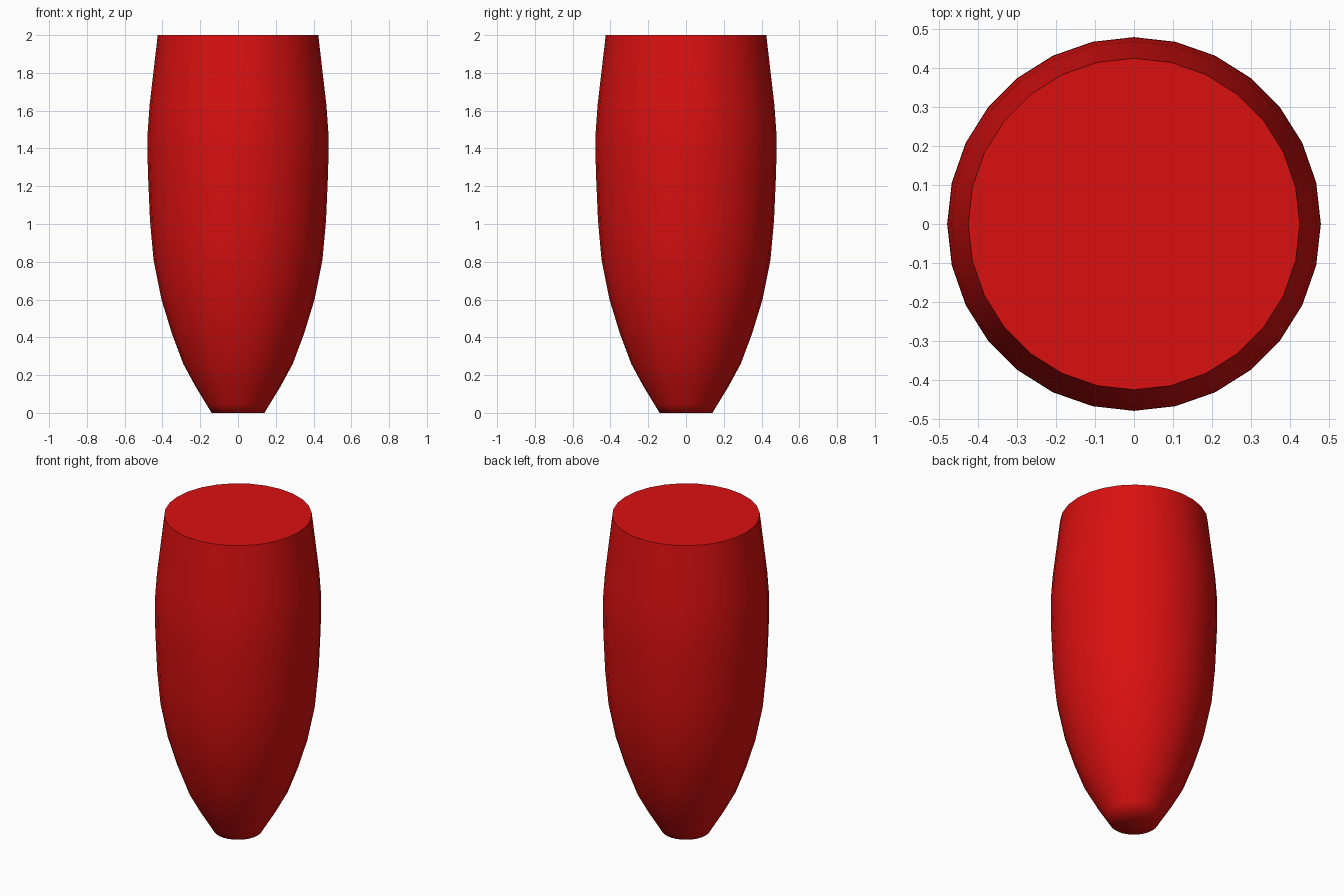
import bpy, bmesh, math

cube = bpy.data.objects.get("Cube")
if cube:
    bpy.data.objects.remove(cube, do_unlink=True)

SIDES = 28
# Radius and height from the narrow foot to the flat top
PROFILE = [(0.14, 0), (0.167, 0.045), (0.225, 0.14), (0.29, 0.26), (0.35, 0.42),
           (0.405, 0.6), (0.447, 0.81), (0.466, 1.02), (0.476, 1.25),
           (0.479, 1.36), (0.478, 1.49), (0.468, 1.63), (0.425, 2)]

# Red material
red = bpy.data.materials.new("red")
red.use_nodes = True
red.diffuse_color = (0.7, 0.005, 0.005, 1)
red.node_tree.nodes["Principled BSDF"].inputs["Base Color"].default_value = red.diffuse_color

# Tapered body: stacked rings closed by a cap at each end
bm = bmesh.new()
angles = [math.tau * i / SIDES for i in range(SIDES)]
rings = [[bm.verts.new((r * math.cos(a), r * math.sin(a), z)) for a in angles]
         for r, z in PROFILE]
for low, high in zip(rings, rings[1:]):
    for i in range(SIDES):
        j = (i + 1) % SIDES
        bm.faces.new((low[i], low[j], high[j], high[i]))
bm.faces.new(rings[0][::-1])
bm.faces.new(rings[-1])

mesh = bpy.data.meshes.new("tapered_body")
bm.to_mesh(mesh)
bm.free()
mesh.materials.append(red)
body = bpy.data.objects.new("tapered_body", mesh)
bpy.context.collection.objects.link(body)

# Smooth sides and foot, crisp top rim
bpy.ops.object.select_all(action="DESELECT")
body.select_set(True)
bpy.context.view_layer.objects.active = body
bpy.ops.object.shade_smooth_by_angle(angle=math.radians(70))
